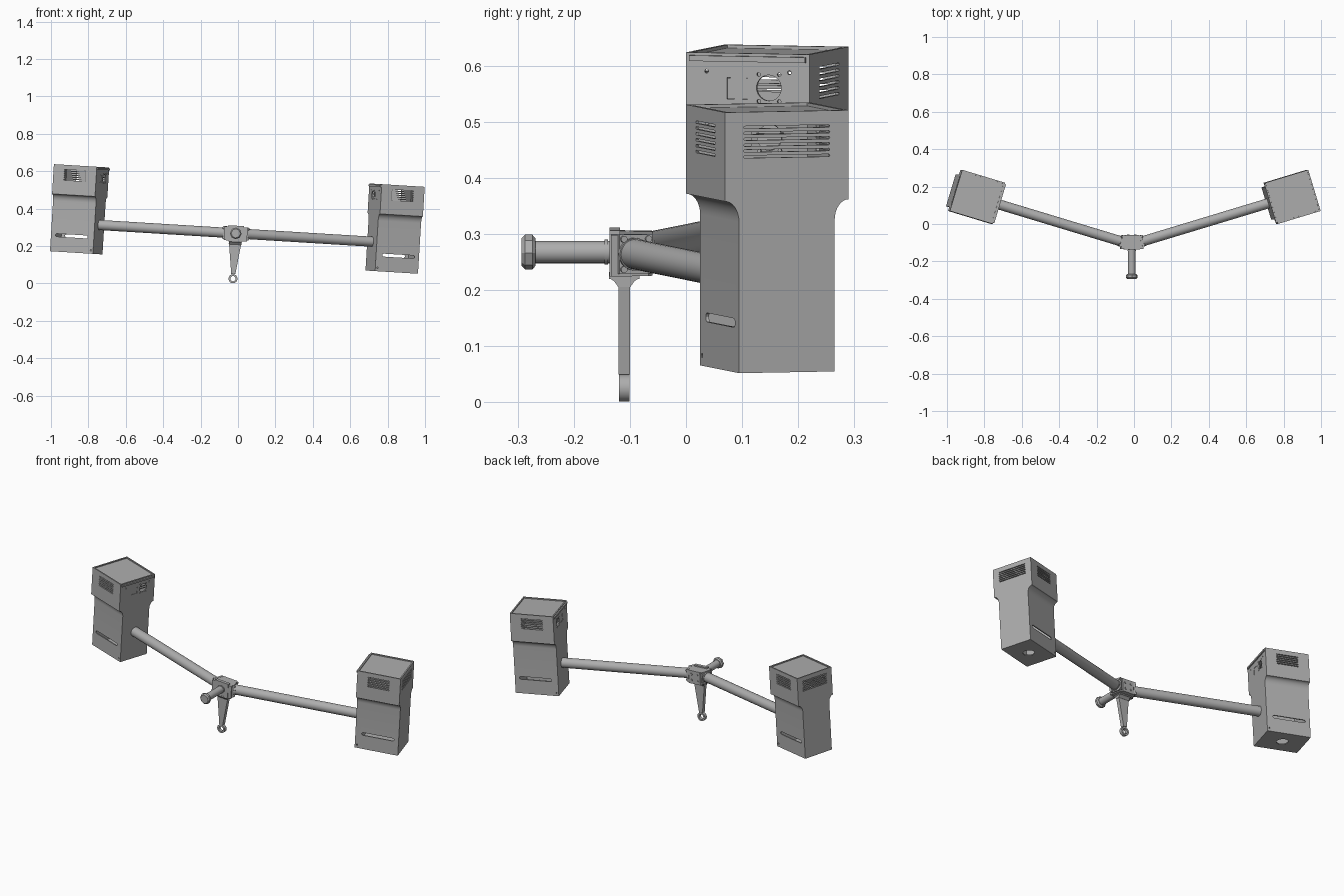
import bpy, bmesh
from math import cos, sin, pi, atan2, hypot, radians
from mathutils import Matrix, Vector

cube = bpy.data.objects.get("Cube")
if cube:
    bpy.data.objects.remove(cube, do_unlink=True)

grey = bpy.data.materials.new("plain grey")
grey.use_nodes = True
COLOUR = (0.42, 0.42, 0.42, 1)
grey.diffuse_color = COLOUR
grey.node_tree.nodes["Principled BSDF"].inputs["Base Color"].default_value = COLOUR

# Whole rig leans slightly sideways about the hub
HUB = Matrix.Translation((-0.012, -0.11, 0.268)) @ Matrix.Rotation(radians(3.5), 4, 'Y')
YAW = atan2(0.255, 0.845)
REACH = hypot(0.255, 0.845)


def prism(bm, pts, a, b, axis):
    """Extrude a 2D outline from a to b along an axis."""
    def place(p, q, t):
        return {'X': (t, p, q), 'Y': (p, t, q), 'Z': (p, q, t)}[axis]
    low = [bm.verts.new(place(p, q, a)) for p, q in pts]
    high = [bm.verts.new(place(p, q, b)) for p, q in pts]
    bm.faces.new(low[::-1])
    bm.faces.new(high)
    n = len(pts)
    for i in range(n):
        j = (i + 1) % n
        bm.faces.new((low[i], low[j], high[j], high[i]))


def rect(w, h, x=0, y=0):
    return [(x - w, y - h), (x + w, y - h), (x + w, y + h), (x - w, y + h)]


def disc(r, x=0, y=0, n=32):
    return [(x + r * cos(2 * pi * i / n), y + r * sin(2 * pi * i / n)) for i in range(n)]


def slot(half, r, x=0, y=0):
    """Outline with round ends."""
    pts = []
    for side, start in ((1, -pi / 2), (-1, pi / 2)):
        for i in range(7):
            a = start + pi * i / 6
            pts.append((x + side * (half - r) + r * cos(a), y + r * sin(a)))
    return pts


def finish(name, bm, matrix):
    bm.transform(matrix)
    bmesh.ops.recalc_face_normals(bm, faces=bm.faces)
    mesh = bpy.data.meshes.new(name)
    bm.to_mesh(mesh)
    bm.free()
    mesh.materials.append(grey)
    obj = bpy.data.objects.new(name, mesh)
    bpy.context.collection.objects.link(obj)
    return obj


def smooth(obj):
    bpy.ops.object.select_all(action='DESELECT')
    obj.select_set(True)
    bpy.context.view_layer.objects.active = obj
    bpy.ops.object.shade_smooth_by_angle(angle=radians(30))


def part(name, matrix, *prisms):
    bm = bmesh.new()
    for p in prisms:
        prism(bm, *p)
    obj = finish(name, bm, matrix)
    smooth(obj)
    return obj


def cut(obj, cutter):
    cutter.hide_render = True
    mod = obj.modifiers.new("cut", 'BOOLEAN')
    mod.operation, mod.solver, mod.object = 'DIFFERENCE', 'EXACT', cutter
    bpy.ops.object.select_all(action='DESELECT')
    obj.select_set(True)
    bpy.context.view_layer.objects.active = obj
    bpy.ops.object.modifier_apply(modifier=mod.name)
    bpy.data.objects.remove(cutter, do_unlink=True)


def case_outline(inset, top):
    """Slim lower body flaring through a hollow curve into a deeper head."""
    head, body, neck, bottom = 0.115 - inset, 0.089 - inset, 0.074 + inset, -0.233 + inset
    half = [(body, bottom)]
    for i in range(9):
        a = pi - pi / 2 * i / 8
        half.append((head + (head - body) * cos(a), neck - 0.037 + 0.037 * sin(a)))
    half.append((head, top))
    return half + [(-v, z) for v, z in reversed(half)]


def build_case(label, matrix):
    case = part(label + "_case", matrix, (case_outline(0, 0.233), -0.12, 0.12, 'X'))
    cavity = part("cavity", matrix, (case_outline(0.006, 0.22), -0.114, 0.114, 'X'))
    cut(case, cavity)

    holes = [(rect(0.113, 0.108), 0.227, 0.25, 'Z'),       # recessed lid
             (disc(0.03), -0.25, -0.22, 'Z')]              # hole in the base
    for i in range(6):                                     # louvre vents
        z = 0.153 + 0.0105 * i
        holes.append((slot(0.08, 0.0022, 0, z), 0.1, 0.14, 'X'))
        for a, b in ((-0.14, -0.1), (0.1, 0.14)):
            holes.append((slot(0.06, 0.0022, 0, z), a, b, 'Y'))
    for a, b in ((-0.12, -0.08), (0.08, 0.12)):            # long lower slots
        holes.append((slot(0.09, 0.008, 0.005, -0.145), a, b, 'Y'))
        holes.append((disc(0.004, -0.108, -0.215, 12), a, b, 'Y'))
    # Fan opening, socket and screw holes on the inner face
    holes.append((disc(0.023, 0.039, 0.172), -0.14, -0.1, 'X'))
    holes.append((rect(0.019, 0.019, -0.02, 0.17), -0.14, -0.1, 'X'))
    screws = [(0.039 + a, 0.172 + b) for a in (-0.019, 0.019) for b in (-0.024, 0.024)]
    for v, z in screws + [(-0.077, 0.2), (0.077, 0.2)]:
        holes.append((disc(0.0035, v, z, 12), -0.14, -0.1, 'X'))
    cut(case, part("case_holes", matrix, *holes))
    smooth(case)

    part(label + "_socket", matrix, (rect(0.0185, 0.0185, -0.02, 0.17), -0.118, -0.09, 'X'))
    part(label + "_fan_bars", matrix,
         *[(rect(0.025, 0.002, 0.039, 0.172 + d), -0.113, -0.108, 'X') for d in (-0.006, 0.006)])
    part(label + "_lid_lip", matrix, (rect(0.108, 0.005, 0, 0.223), -0.127, -0.119, 'X'))


# Two arms, each carrying a case
for label, s in (("left", 1), ("right", -1)):
    arm = HUB @ Matrix.Diagonal((s, 1, 1, 1)) @ Matrix.Rotation(YAW, 4, 'Z')
    part(label + "_arm", arm, (disc(0.027), 0.04, REACH - 0.115, 'X'))
    part(label + "_flange", arm, (rect(0.031, 0.035, 0.003), 0.05, 0.062, 'X'),
         (disc(0.029), 0.06, 0.07, 'X'))
    part(label + "_flange_bolts", arm,
         *[(disc(0.006, 0.003 + a, b, 12), 0.06, 0.067, 'X')
           for a in (-0.023, 0.023) for b in (-0.027, 0.027)])
    build_case(label, arm @ Matrix.Translation((REACH, 0, 0.077)))

# Hub block with front plate and rear bolts
part("hub_block", HUB,
     ([(-0.062, -0.024), (0.062, -0.024), (0.045, 0.043), (0.036, 0.05),
       (-0.036, 0.05), (-0.045, 0.043)], -0.04, 0.034, 'Z'))
part("hub_front_plate", HUB, (rect(0.042, 0.041), -0.026, -0.008, 'Y'))
part("hub_rear_bolts", HUB, *[(disc(0.006, a, b, 12), 0.045, 0.054, 'Y')
                              for a in (-0.018, 0.018) for b in (-0.02, 0.014)])

# Forward spindle and its knob
part("spindle", HUB, (disc(0.02), -0.16, -0.02, 'Y'))
part("spindle_collar", HUB, (disc(0.022), -0.035, -0.029, 'Y'))
bm = bmesh.new()
prism(bm, disc(0.031, n=8), -0.183, -0.158, 'Y')
rims = [e for e in bm.edges if abs(e.verts[0].co.y - e.verts[1].co.y) < 0.001]
bmesh.ops.bevel(bm, geom=rims, offset=0.006, segments=1, affect='EDGES')
finish("knob", bm, HUB)

# Hanging tapered leg with a ring at its foot
part("leg_mount", HUB, (rect(0.036, 0.027), -0.046, -0.038, 'Z'),
     ([(-0.026, -0.045), (-0.018, -0.05), (-0.011, -0.06), (0.011, -0.06),
       (0.018, -0.05), (0.026, -0.045)], -0.034, 0.034, 'X'))
part("leg", HUB, ([(-0.034, -0.045), (-0.011, -0.218), (0.011, -0.218), (0.034, -0.045)],
                  -0.0105, 0.0105, 'Y'))
ring = part("leg_ring", HUB, (disc(0.024, 0, -0.243), -0.009, 0.009, 'Y'))
cut(ring, part("ring_hole", HUB, (disc(0.014, 0, -0.243), -0.05, 0.05, 'Y')))
smooth(ring)
